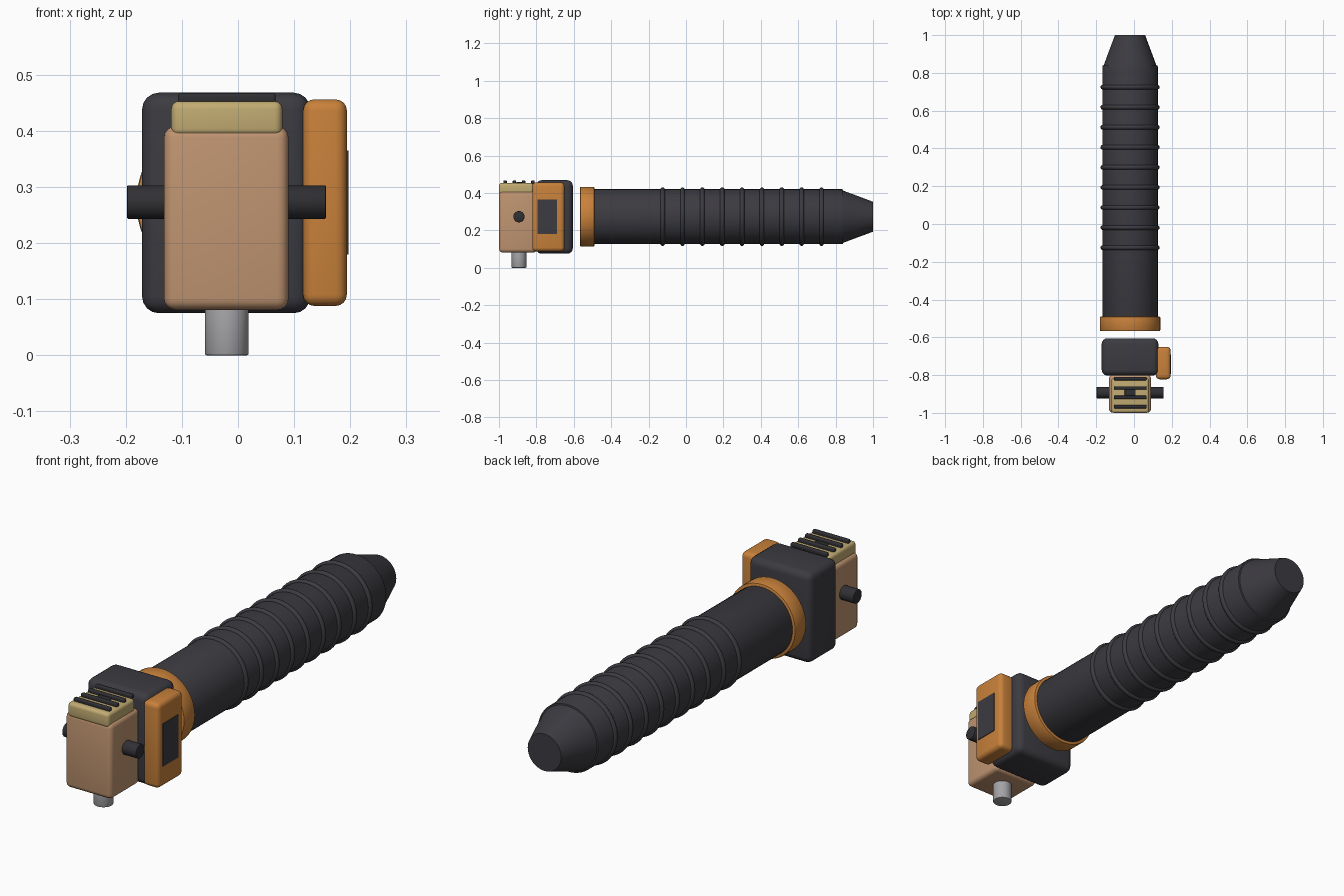
import bpy
import math
from mathutils import Matrix, Vector

cube = bpy.data.objects.get("Cube")
if cube:
    bpy.data.objects.remove(cube, do_unlink=True)


def material(name, colour):
    mat = bpy.data.materials.new(name)
    mat.use_nodes = True
    mat.diffuse_color = (*colour, 1)
    mat.node_tree.nodes["Principled BSDF"].inputs["Base Color"].default_value = (*colour, 1)
    return mat


CHARCOAL = material("charcoal", (0.045, 0.043, 0.052))
BLACK = material("soft black", (0.03, 0.03, 0.035))
ORANGE = material("orange", (0.58, 0.22, 0.043))
TAN = material("tan", (0.53, 0.30, 0.165))
SAND = material("sand", (0.54, 0.41, 0.17))
STEEL = material("steel grey", (0.37, 0.37, 0.385))

CX, CZ = -0.021, 0.273   # main axis of the handle


def finish(name, mat, bevel=0, segments=4):
    obj = bpy.context.object
    obj.name = name
    obj.data.materials.append(mat)
    if bevel:
        mod = obj.modifiers.new("rounded edges", "BEVEL")
        mod.width = bevel
        mod.segments = segments
        mod.limit_method = "ANGLE"
        bpy.ops.object.modifier_apply(modifier=mod.name)
    bpy.ops.object.shade_smooth_by_angle(angle=math.radians(35))
    return obj


def box(name, mat, x, y, z, bevel=0):
    """Rounded box from its (min, max) extents."""
    spans = (x, y, z)
    bpy.ops.mesh.primitive_cube_add(size=1)
    size = Matrix.Diagonal([b - a for a, b in spans] + [1])
    centre = Matrix.Translation(Vector([(a + b) / 2 for a, b in spans]))
    bpy.context.object.data.transform(centre @ size)
    return finish(name, mat, bevel)


def rod(name, mat, start, end, r1, r2=None, bevel=0):
    """Cylinder or cone frustum between two points."""
    start, end = Vector(start), Vector(end)
    axis = end - start
    bpy.ops.mesh.primitive_cone_add(vertices=64, radius1=r1,
                                    radius2=r1 if r2 is None else r2, depth=axis.length)
    turn = axis.to_track_quat("Z", "Y").to_matrix().to_4x4()
    bpy.context.object.data.transform(Matrix.Translation((start + end) / 2) @ turn)
    return finish(name, mat, bevel, 2)


# Handle, tapered end and collar
rod("handle", CHARCOAL, (CX, -0.54, CZ), (CX, 0.84, CZ), 0.147, bevel=0.006)
rod("handle_taper", CHARCOAL, (CX, 0.82, CZ), (CX, 1, CZ), 0.147, 0.08)
rod("collar", ORANGE, (CX, -0.567, CZ), (CX, -0.49, CZ), 0.16, bevel=0.006)

# Grip rings
for i in range(9):
    bpy.ops.mesh.primitive_torus_add(major_segments=64, minor_segments=12,
                                     major_radius=0.144, minor_radius=0.0125)
    bpy.context.object.data.transform(
        Matrix.Translation((CX, -0.125 + i * 0.1062, CZ)) @ Matrix.Rotation(math.pi / 2, 4, "X"))
    finish(f"grip_ring_{i + 1}", CHARCOAL)

# Head housing with side plate and inset panel
box("housing", CHARCOAL, (-0.171, 0.129), (-0.802, -0.605), (0.075, 0.468), 0.03)
box("side_plate", ORANGE, (0.116, 0.194), (-0.822, -0.65), (0.088, 0.456), 0.02)
box("side_panel", CHARCOAL, (0.19, 0.197), (-0.795, -0.69), (0.18, 0.365))

# Front block and its cap
box("front_block", TAN, (-0.132, 0.09), (-0.999, -0.798), (0.081, 0.408), 0.02)
box("cap", SAND, (-0.119, 0.079), (-1, -0.816), (0.39, 0.453), 0.014)

# Cap ridges and centre stud
for i in range(4):
    y = -0.967 + i * 0.0495
    box(f"cap_ridge_{i + 1}", BLACK, (-0.107, 0.067), (y - 0.009, y + 0.009),
        (0.449, 0.467), 0.005)
box("cap_stud", BLACK, (-0.05, 0.008), (-0.908, -0.874), (0.447, 0.458), 0.003)

# Cross pin and lower stem
rod("cross_pin", BLACK, (-0.198, -0.893, CZ), (0.157, -0.893, CZ), 0.03, bevel=0.003)
rod("lower_stem", STEEL, (-0.02, -0.893, 0), (-0.02, -0.893, 0.1), 0.039, bevel=0.003)
